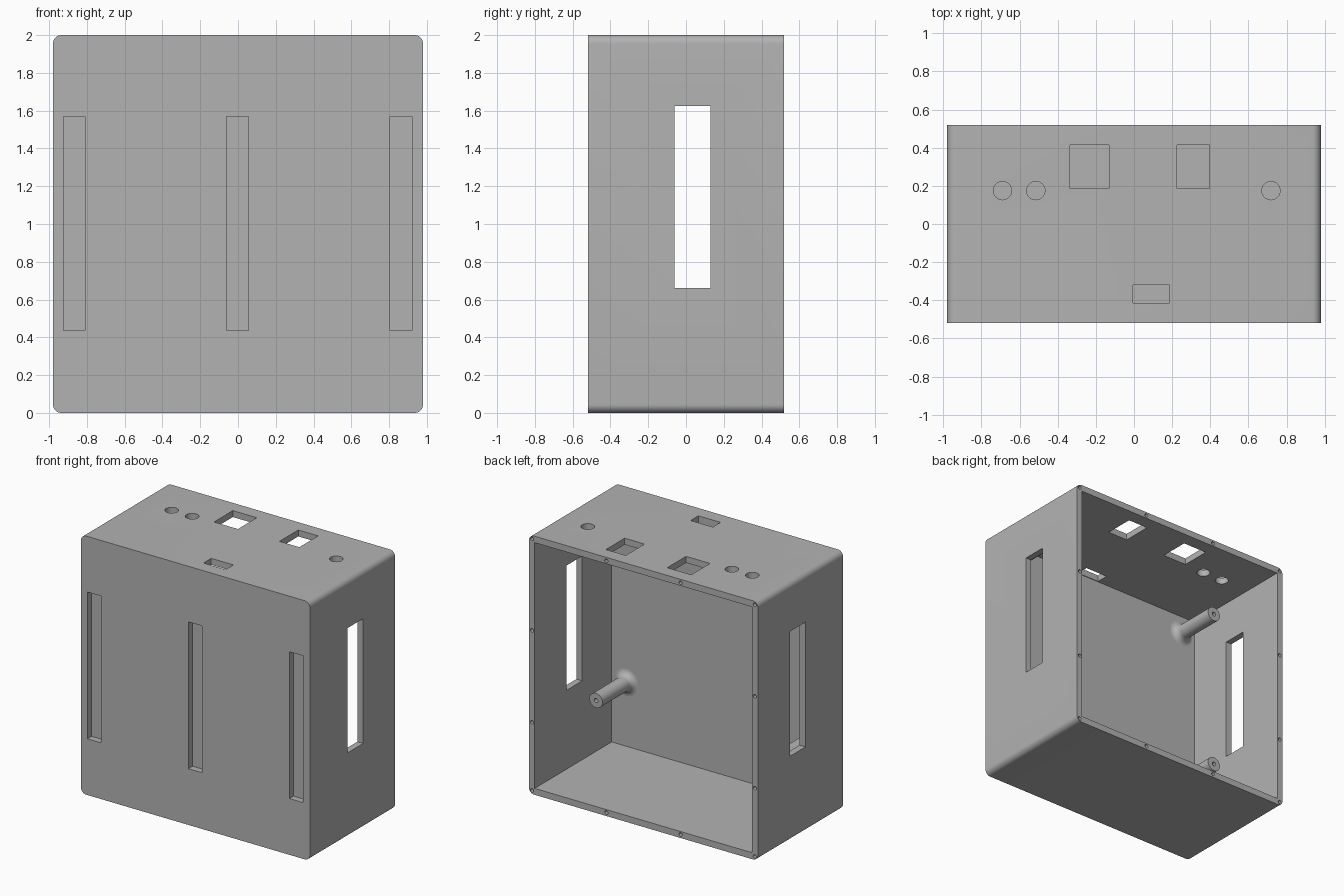
import bpy, bmesh, math
from mathutils import Matrix, Vector

cube = bpy.data.objects.get("Cube")
if cube:
    bpy.data.objects.remove(cube, do_unlink=True)

grey = bpy.data.materials.new("plain grey")
grey.use_nodes = True
COLOUR = (0.45, 0.45, 0.45, 1)
grey.diffuse_color = COLOUR
grey.node_tree.nodes["Principled BSDF"].inputs["Base Color"].default_value = COLOUR

HALF_X, HALF_Y, TOP = 0.98, 0.52, 2.0
WALL, INNER_FRONT = 0.05, -0.42


def make_object(name, bm):
    bmesh.ops.recalc_face_normals(bm, faces=bm.faces)
    mesh = bpy.data.meshes.new(name)
    bm.to_mesh(mesh)
    bm.free()
    mesh.materials.append(grey)
    obj = bpy.data.objects.new(name, mesh)
    bpy.context.scene.collection.objects.link(obj)
    return obj


def box_mesh(x0, x1, y0, y1, z0, z1):
    bm = bmesh.new()
    size = Matrix.Diagonal((x1 - x0, y1 - y0, z1 - z0, 1))
    centre = Matrix.Translation(((x0 + x1) / 2, (y0 + y1) / 2, (z0 + z1) / 2))
    bmesh.ops.create_cube(bm, size=1, matrix=centre @ size)
    return bm


def cylinder_mesh(centre, radius, depth, axis, sides=32):
    bm = bmesh.new()
    turn = Matrix.Rotation(math.pi / 2, 4, "X") if axis == "y" else Matrix()
    bmesh.ops.create_cone(bm, cap_ends=True, segments=sides, radius1=radius,
                          radius2=radius, depth=depth,
                          matrix=Matrix.Translation(centre) @ turn)
    return bm


def activate(obj):
    bpy.ops.object.select_all(action="DESELECT")
    obj.select_set(True)
    bpy.context.view_layer.objects.active = obj


def cut(target, bm):
    cutter = make_object("cutter", bm)
    cutter.hide_render = True
    mod = target.modifiers.new("cut", "BOOLEAN")
    mod.operation, mod.solver, mod.object = "DIFFERENCE", "EXACT", cutter
    activate(target)
    bpy.ops.object.modifier_apply(modifier=mod.name)
    bpy.data.objects.remove(cutter, do_unlink=True)


def smooth(obj):
    activate(obj)
    bpy.ops.object.shade_smooth_by_angle(angle=math.radians(30))


# Enclosure shell with the four depth-wise edges rounded
bm = box_mesh(-HALF_X, HALF_X, -HALF_Y, HALF_Y, 0, TOP)
edges = [e for e in bm.edges
         if abs((e.verts[0].co - e.verts[1].co).y) > HALF_Y]
bmesh.ops.bevel(bm, geom=edges, offset=0.045, segments=8, profile=0.5,
                affect="EDGES")
shell = make_object("enclosure_shell", bm)

# Cavity open at the back
cut(shell, box_mesh(WALL - HALF_X, HALF_X - WALL, INNER_FRONT, 0.7,
                    WALL, TOP - WALL))

# Windows through both side walls
cut(shell, box_mesh(-1.2, 1.2, -0.06, 0.13, 0.66, 1.625))

# Shallow slots in the front face
for x in (-0.867, -0.003, 0.862):
    cut(shell, box_mesh(x - 0.058, x + 0.058, -0.7, -HALF_Y + 0.05, 0.435, 1.57))

# Rectangular and round openings in the top
for x0, x1, y0, y1 in ((-0.335, -0.13, 0.185, 0.415),
                       (0.225, 0.395, 0.185, 0.415),
                       (-0.005, 0.185, -0.415, -0.32)):
    cut(shell, box_mesh(x0, x1, y0, y1, 1.85, 2.1))
for x in (-0.69, -0.515, 0.718):
    cut(shell, cylinder_mesh((x, 0.175, TOP), 0.048, 0.3, "z"))

# Screw holes around the back rim
INSET = 0.027
edge_x = HALF_X - INSET
holes = [(x, z) for x in (-edge_x, -edge_x / 3, edge_x / 3, edge_x)
         for z in (INSET, TOP - INSET)]
holes += [(x, z) for x in (-edge_x, edge_x) for z in (0.555, 1.265)]
for x, z in holes:
    cut(shell, cylinder_mesh((x, HALF_Y, z), 0.014, 0.2, "y", 16))
smooth(shell)

# Mounting posts: lathed with a flared foot and a screw hole in the tip
TIP = -0.05
FLARE, RADIUS, BORE = 0.05, 0.056, 0.016
profile = [(RADIUS + FLARE, INNER_FRONT - 0.02)]
for i in range(9):
    a = math.pi / 2 * i / 8
    profile.append((RADIUS + FLARE * (1 - math.sin(a)),
                    INNER_FRONT + FLARE * (1 - math.cos(a))))
profile += [(RADIUS, TIP), (BORE, TIP), (BORE, TIP - 0.15), (0, TIP - 0.15)]

for side, x in (("right", -0.805), ("left", 0.805)):
    for level, z in (("lower", 0.545), ("upper", 1.81)):
        bm = bmesh.new()
        verts = [bm.verts.new((x + r, y, z)) for r, y in profile]
        chain = [bm.edges.new(pair) for pair in zip(verts, verts[1:])]
        bmesh.ops.spin(bm, geom=verts + chain, cent=Vector((x, 0, z)),
                       axis=(0, 1, 0), angle=math.tau, steps=32)
        bmesh.ops.remove_doubles(bm, verts=bm.verts, dist=0.0005)
        smooth(make_object(f"{level}_{side}_post", bm))
